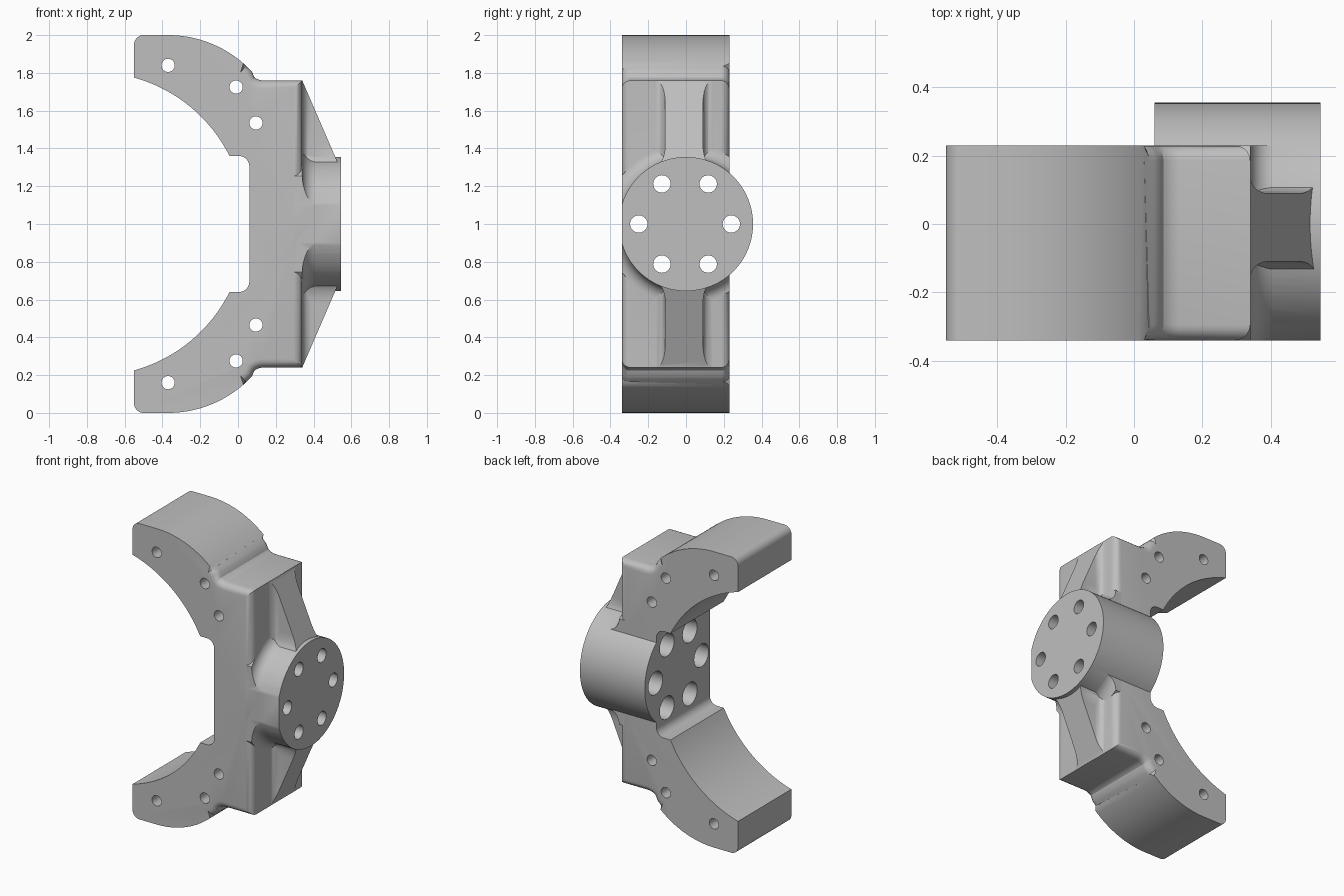
import bpy, bmesh
from math import pi, cos, sin, radians, atan2
from mathutils import Vector

cube = bpy.data.objects.get("Cube")
if cube:
    bpy.data.objects.remove(cube, do_unlink=True)

FRONT, BACK = -0.34, 0.23      # body thickness in y
PLATE = 0.34                   # x of the mounting face
HUB_R = 0.355

grey = bpy.data.materials.new("light grey")
grey.use_nodes = True
colour = (0.52, 0.52, 0.52, 1)
grey.diffuse_color = colour
grey.node_tree.nodes["Principled BSDF"].inputs["Base Color"].default_value = colour


def arc(cx, cy, rx, a0, a1, n, ry=None):
    ry = ry or rx
    angles = [radians(a0 + (a1 - a0) * i / n) for i in range(n + 1)]
    return [(cx + rx * cos(a), cy + ry * sin(a)) for a in angles]


def finish(name, bm):
    bmesh.ops.recalc_face_normals(bm, faces=bm.faces)
    mesh = bpy.data.meshes.new(name)
    bm.to_mesh(mesh)
    bm.free()
    mesh.materials.append(grey)
    obj = bpy.data.objects.new(name, mesh)
    bpy.context.collection.objects.link(obj)
    return obj


def prism(points, axis, lo, hi):
    """Extrude a 2D outline along the given axis."""
    def place(p, t):
        co = list(p)
        co.insert(axis, t)
        return co
    bm = bmesh.new()
    face = bm.faces.new([bm.verts.new(place(p, lo)) for p in points])
    new = bmesh.ops.extrude_face_region(bm, geom=[face])["geom"]
    shift = Vector(place((0, 0), hi - lo))
    bmesh.ops.translate(bm, vec=shift, verts=[v for v in new if isinstance(v, bmesh.types.BMVert)])
    bmesh.ops.recalc_face_normals(bm, faces=bm.faces)
    return bm


def lathe_x(rings, cy=0, cz=1, n=96):
    """Solid of revolution about an axis parallel to x."""
    bm = bmesh.new()
    loops = [[bm.verts.new((x, cy + r * cos(2 * pi * i / n), cz + r * sin(2 * pi * i / n)))
              for i in range(n)] for x, r in rings]
    for a, b in zip(loops, loops[1:]):
        for i in range(n):
            j = (i + 1) % n
            bm.faces.new((a[i], a[j], b[j], b[i]))
    bm.faces.new(loops[0])
    bm.faces.new(loops[-1])
    bmesh.ops.recalc_face_normals(bm, faces=bm.faces)
    return bm


def clip(bm, point, normal):
    """Remove everything on the normal's side of a plane and cap the cut."""
    cut = bmesh.ops.bisect_plane(bm, geom=bm.verts[:] + bm.edges[:] + bm.faces[:],
                                 plane_co=point, plane_no=normal, clear_outer=True)["geom_cut"]
    edges = [e for e in cut if isinstance(e, bmesh.types.BMEdge)]
    bmesh.ops.holes_fill(bm, edges=edges, sides=0)


def boolean(target, other, operation):
    mod = target.modifiers.new(operation, "BOOLEAN")
    mod.operation, mod.solver, mod.object = operation, "EXACT", other
    bpy.context.view_layer.objects.active = target
    bpy.ops.object.modifier_apply(modifier=mod.name)
    bpy.data.objects.remove(other, do_unlink=True)


def clip_slopes(bm):
    """Trim to the two sloping rib faces."""
    for s in (1, -1):
        clip(bm, (PLATE, 0, 1 + s * 0.76), (0.405, 0, s * 0.175))


# C-shaped body: upper half outline, mirrored about mid height
start = atan2(0.36, 0.719)
end = atan2(0.775, 0.214)
half = [(0.06, 1.305)]
half += arc(0.005, 1.305, 0.055, 0, 90, 8)[1:]
half += arc(-0.764, 1, 0.804, start * 180 / pi, end * 180 / pi, 24)
half += arc(-0.50, 1.95, 0.05, 180, 90, 8)
half += arc(-0.37, 1.394, 0.606, 90, 43, 24)
half += arc(0.135, 1.84, 0.08, 225, 270, 6)[1:]
half += [(PLATE, 1.76)]
outline = half + [(x, 2 - z) for x, z in reversed(half)]
bm = prism(outline, 1, FRONT, BACK)

# Round the shoulder edges of the block
shoulder = [e for e in bm.edges
            if abs(e.verts[0].co.y - e.verts[1].co.y) < 1e-5
            and all(v.co.x > 0.04 and 0.74 < abs(v.co.z - 1) < 0.84 for v in e.verts)]
bmesh.ops.bevel(bm, geom=shoulder, offset=0.045, segments=5, profile=0.5, affect="EDGES")
body = finish("bracket_body", bm)

# Round hub with a flat front
bm = lathe_x([(0.06, HUB_R), (0.545, HUB_R)])
clip(bm, (0, FRONT, 0), (0, -1, 0))
boolean(body, finish("hub", bm), "UNION")

# Fillet between hub and mounting face
cove = [(x, r) for x, r in arc(0.41, HUB_R + 0.07, 0.07, 180, 270, 8)]
bm = lathe_x([(0.30, HUB_R + 0.07)] + cove[:-1] + [(0.41, HUB_R - 0.001)])
clip(bm, (0, FRONT, 0), (0, -1, 0))
clip(bm, (0, BACK, 0), (0, 1, 0))
boolean(body, finish("hub_fillet", bm), "UNION")

# Sloping ribs with flared feet on the mounting face
mid, w, f = -0.01, 0.10, 0.05
side = [(0.30, w + f)] + [(x, y) for x, y in arc(PLATE + f, w + f, f, 180, 270, 6)] + [(0.53, w)]
section = [(x, mid + y) for x, y in side] + [(x, mid - y) for x, y in reversed(side)]
bm = prism(section, 2, 0.241, 1.759)
clip_slopes(bm)
boolean(body, finish("ribs", bm), "UNION")

# Flares where the ribs meet the hub
quarter = arc(w + f, 0.42, f, 270, 180, 6, ry=0.11)
right = quarter + [(y, -z) for y, z in reversed(quarter)]
section = [(mid + y, 1 + z) for y, z in right] + [(mid - y, 1 + z) for y, z in reversed(right)]
bm = prism(section, 0, 0.30, 0.53)
clip_slopes(bm)
boolean(body, finish("rib_flares", bm), "UNION")

# Cross holes through the arms
for x, z in ((-0.37, 0.84), (-0.01, 0.725), (0.095, 0.535)):
    for s in (1, -1):
        bm = prism(arc(x, 1 + s * z, 0.035, 0, 348.75, 31), 1, -0.5, 0.5)
        boolean(body, finish("arm_hole_cutter", bm), "DIFFERENCE")

# Ring of counterbored bolt holes through the hub
for i in range(6):
    a = i * pi / 3
    bm = lathe_x([(-0.1, 0.077), (0.42, 0.077), (0.42, 0.046), (0.7, 0.046)],
                 mid + 0.005 + 0.245 * cos(a), 1 + 0.245 * sin(a), 32)
    boolean(body, finish("bolt_hole_cutter", bm), "DIFFERENCE")

bpy.ops.object.select_all(action="DESELECT")
body.select_set(True)
bpy.context.view_layer.objects.active = body
bpy.ops.object.shade_smooth_by_angle(angle=radians(28))
